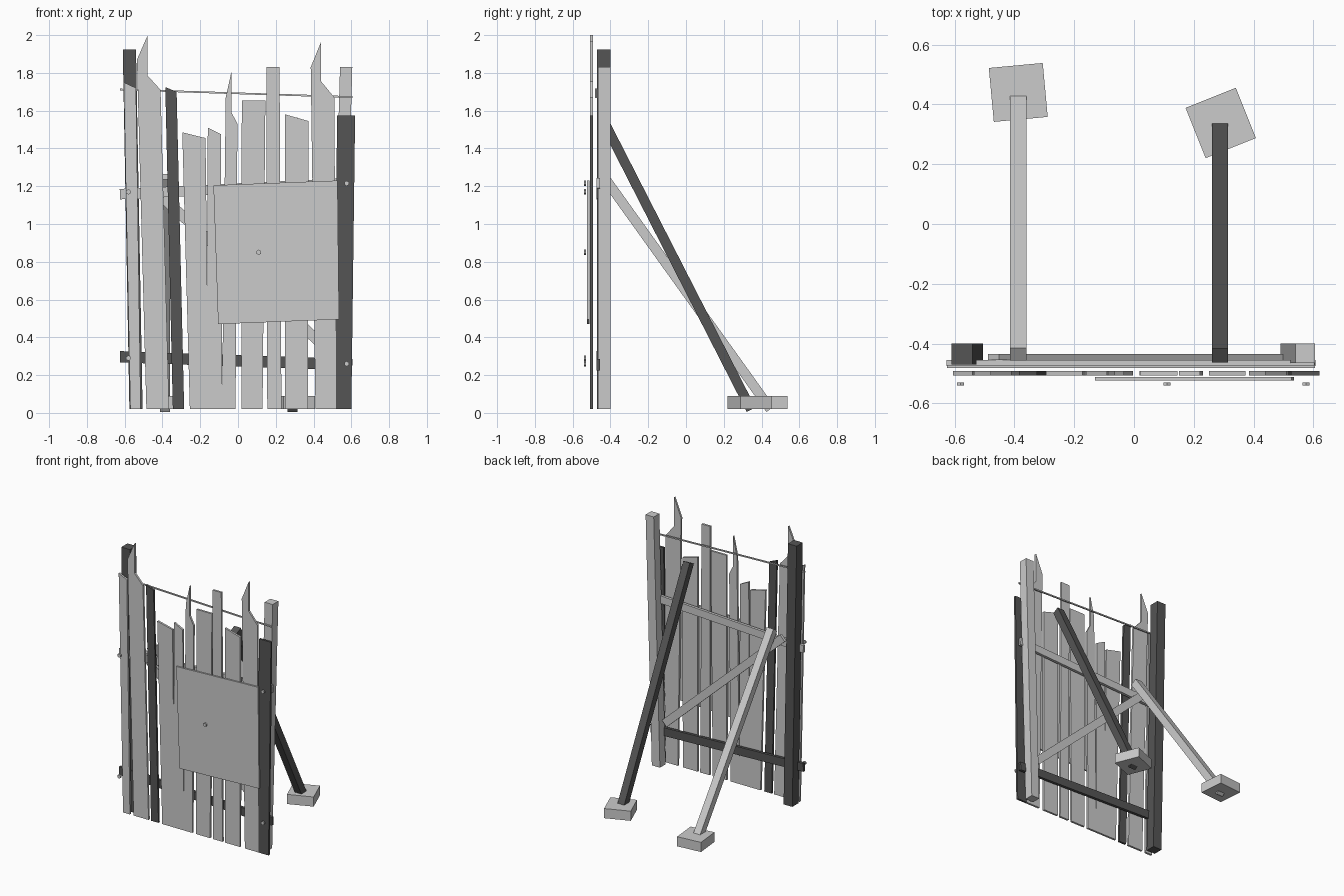
import bpy, bmesh, math
from mathutils import Vector, Matrix

if "Cube" in bpy.data.objects:
    bpy.data.objects.remove(bpy.data.objects["Cube"])

dark = bpy.data.materials.new("dark_wood")
dark.diffuse_color = (0.09, 0.09, 0.09, 1)
dark.use_nodes = True
dark.node_tree.nodes["Principled BSDF"].inputs["Base Color"].default_value = dark.diffuse_color


def finish(name, bm, mat=None):
    bmesh.ops.recalc_face_normals(bm, faces=bm.faces)
    me = bpy.data.meshes.new(name)
    bm.to_mesh(me)
    bm.free()
    ob = bpy.data.objects.new(name, me)
    bpy.context.collection.objects.link(ob)
    if mat:
        me.materials.append(mat)
    return ob


def slab(name, pts, y0, y1, mat=None):
    """Extrude an x-z outline from y0 to y1."""
    bm = bmesh.new()
    f = bm.faces.new([bm.verts.new((x, y0, z)) for x, z in pts])
    r = bmesh.ops.extrude_face_region(bm, geom=[f])
    vs = [g for g in r["geom"] if isinstance(g, bmesh.types.BMVert)]
    bmesh.ops.translate(bm, verts=vs, vec=(0, y1 - y0, 0))
    return finish(name, bm, mat)


def bar(name, a, b, height, y0, y1, mat=None):
    """Straight bar in the x-z plane between two centre points."""
    a, b = Vector(a), Vector(b)
    d = (b - a).normalized()
    n = Vector((-d.y, d.x)) * height / 2
    return slab(name, [a - n, b - n, b + n, a + n], y0, y1, mat)


def box(name, size, matrix, mat=None):
    bm = bmesh.new()
    bmesh.ops.create_cube(bm, size=1, matrix=matrix @ Matrix.Diagonal((*size, 1)))
    return finish(name, bm, mat)


# leaning posts
slab("left_post", [(-.575, .02), (-.505, .02), (-.54, 1.925), (-.61, 1.925)], -.47, -.40, dark)
slab("right_post", [(.49, .02), (.555, .02), (.605, 1.83), (.54, 1.83)], -.465, -.40)

# rails, diagonal brace and wire
bar("upper_rail", (-.625, 1.158), (.605, 1.217), .055, -.475, -.455)
bar("lower_rail", (-.625, .297), (.605, .255), .06, -.475, -.455, dark)
bar("diagonal_brace", (-.47, 1.205), (.48, .33), .055, -.455, -.435)
bar("wire", (-.625, 1.712), (.605, 1.672), .009, -.481, -.472)

# fence boards: bottom left x, bottom right x, then top outline from right to left
boards = [
    (-.57, -.515, [(-.54, 1.72), (-.605, 1.75)], None),
    (-.485, -.365, [(-.41, 1.71), (-.478, 1.785), (-.478, 2.0), (-.535, 1.87)], None),
    (-.345, -.285, [(-.325, 1.70), (-.385, 1.725)], dark),
    (-.255, -.155, [(-.172, 1.455), (-.295, 1.485)], None),
    (-.165, -.083, [(-.09, 1.475), (-.16, 1.51)], None),
    (-.085, -.013, [(-.003, 1.53), (-.034, 1.59), (-.034, 1.81), (-.065, 1.67)], None),
    (.018, .13, [(.145, 1.655), (.02, 1.655)], None),
    (.155, .23, [(.22, 1.83), (.15, 1.83)], None),
    (.25, .37, [(.373, 1.545), (.25, 1.58)], None),
    (.41, .52, [(.51, 1.67), (.44, 1.755), (.44, 1.965), (.385, 1.83)], None),
    (.505, .60, [(.62, 1.575), (.525, 1.575)], dark),
]
for i, (l, r, top, mat) in enumerate(boards):
    slab(f"board_{i + 1}", [(l, .02), (r, .02)] + top, -.507, -.492, mat)

# patch sheet
slab("patch_sheet", [(-.105, .47), (.535, .495), (.527, 1.23), (-.13, 1.205)], -.523, -.512)

# bolt heads
for i, (x, z) in enumerate([(-.58, 1.17), (-.58, .29), (.575, 1.215), (.575, .26), (.11, .85)]):
    bm = bmesh.new()
    bmesh.ops.create_cone(bm, cap_ends=True, segments=6, radius1=.014, radius2=.014, depth=.01,
                          matrix=Matrix.Translation((x, -.535, z)) @ Matrix.Rotation(math.pi / 2, 4, 'X'))
    finish(f"bolt_{i + 1}", bm)

# raking struts and their foot blocks
for side, x, top, end, foot, turn, mat in [
        ("left", -.387, (-.435, 1.25), (.447, .02), (-.387, .44), 5.3, None),
        ("right", .288, (-.44, 1.553), (.345, .017), (.29, .338), 21.8, dark)]:
    a, b = Vector((x, *top)), Vector((x, *end))
    d = b - a
    rot = Matrix.Rotation(math.atan2(-d.y, d.z), 4, 'X')
    box(f"{side}_strut", (.054, .052, d.length), Matrix.Translation((a + b) / 2) @ rot, mat)
    box(f"{side}_foot_block", (.181, .181, .07),
        Matrix.Translation((*foot, .055)) @ Matrix.Rotation(math.radians(turn), 4, 'Z'))
